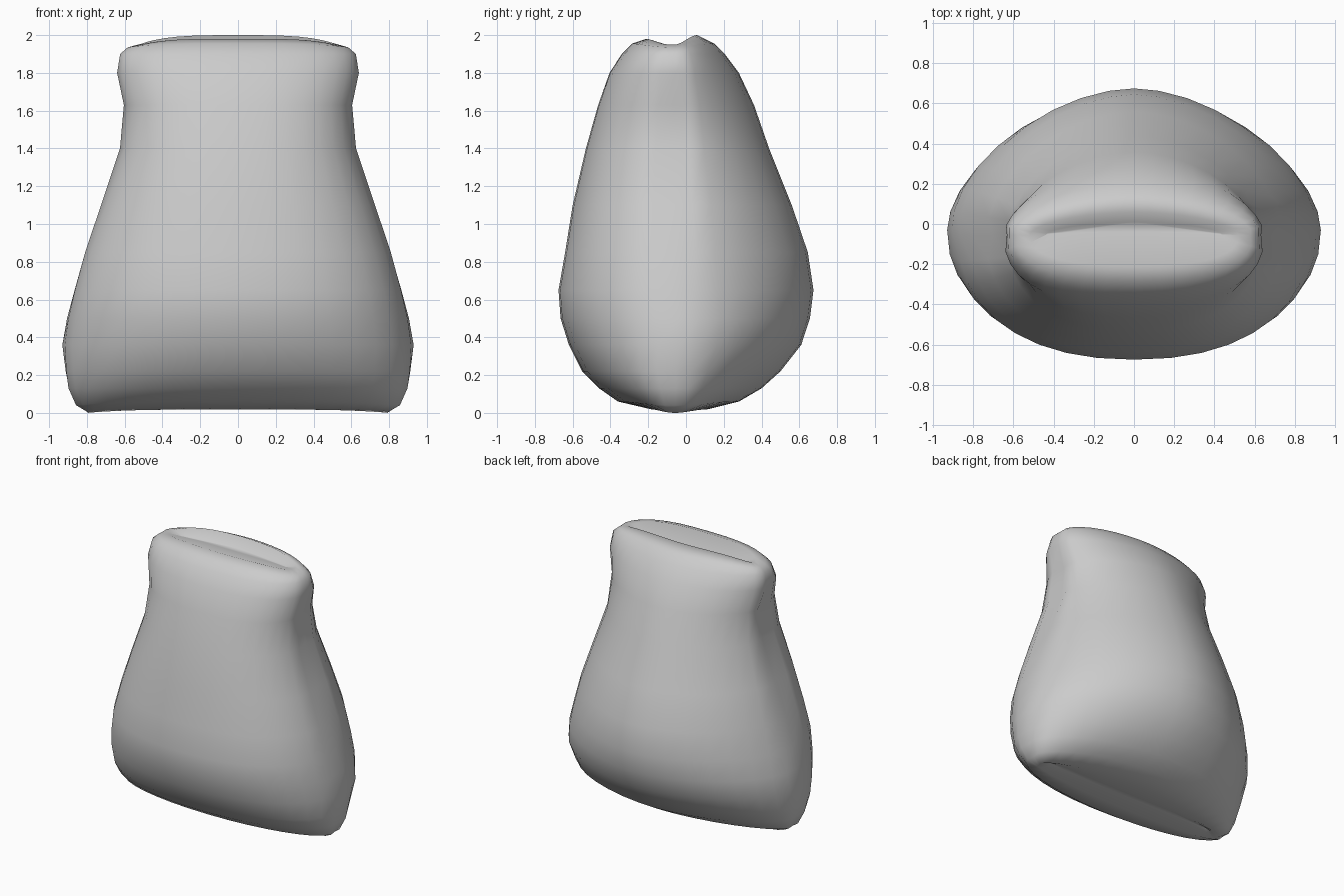
import bpy, bmesh, math

N = 36

# Sack cross-sections: z, half width, front y, back y, sideways lift, side groove depth
rings = [
    (0.045, 0.70, -0.08, -0.03, 0.00, 0.00),
    (0.018, 0.80, -0.18, 0.11, -0.018, 0.01),
    (0.060, 0.87, -0.36, 0.28, -0.02, 0.02),
    (0.130, 0.91, -0.46, 0.40, 0.00, 0.02),
    (0.220, 0.922, -0.55, 0.50, 0.00, 0.01),
    (0.360, 0.93, -0.62, 0.61, 0.00, 0.00),
    (0.500, 0.910, -0.664, 0.656, 0.00, 0.005),
    (0.650, 0.875, -0.675, 0.675, 0.00, 0.01),
    (0.850, 0.820, -0.640, 0.645, 0.00, 0.02),
    (1.100, 0.735, -0.600, 0.560, 0.00, 0.03),
    (1.400, 0.633, -0.530, 0.440, 0.00, 0.035),
    (1.630, 0.612, -0.465, 0.360, 0.00, 0.03),
    (1.800, 0.648, -0.405, 0.280, 0.00, 0.015),
    (1.900, 0.632, -0.340, 0.205, 0.00, 0.01),
    (1.955, 0.590, -0.285, 0.150, -0.02, 0.01),
    (1.990, 0.520, -0.210, 0.060, -0.04, 0.00),
    (1.930, 0.440, -0.040, 0.010, 0.00, 0.00),
]


def section(bm, ring):
    z, hx, yf, yb, lift, groove = ring
    ys = -0.03 if 0.3 < z < 0.6 else -0.055
    verts = []
    for i in range(N):
        a = 2 * math.pi * i / N
        c, s = math.cos(a), math.sin(a)
        # fuller front panel, pinched back, groove down the middle of each side
        n = (2.15 + 0.15 * z) if s < 0 else 1.8
        u = math.copysign(abs(c) ** (2 / n), c)
        v = abs(s) ** (2 / n)
        y = ys + v * ((yf if s < 0 else yb) - ys)
        x = hx * u
        if i % (N // 2) == 0:
            x -= math.copysign(groove, c)
        tilt = 0.010 * s if z > 1.98 else 0
        verts.append(bm.verts.new((x, y, z + lift * u ** 4 + tilt)))
    return verts


bm = bmesh.new()
loops = [section(bm, r) for r in rings]
for lo, hi in zip(loops, loops[1:]):
    for i in range(N):
        j = (i + 1) % N
        bm.faces.new((lo[i], lo[j], hi[j], hi[i]))
# Closed seams inside the bottom and top folds
bm.faces.new(loops[0][::-1])
bm.faces.new(loops[-1])
bmesh.ops.recalc_face_normals(bm, faces=bm.faces[:])

mesh = bpy.data.meshes.new("sack")
bm.to_mesh(mesh)
bm.free()
for p in mesh.polygons:
    p.use_smooth = True
sack = bpy.data.objects.new("sack", mesh)
bpy.context.collection.objects.link(sack)
